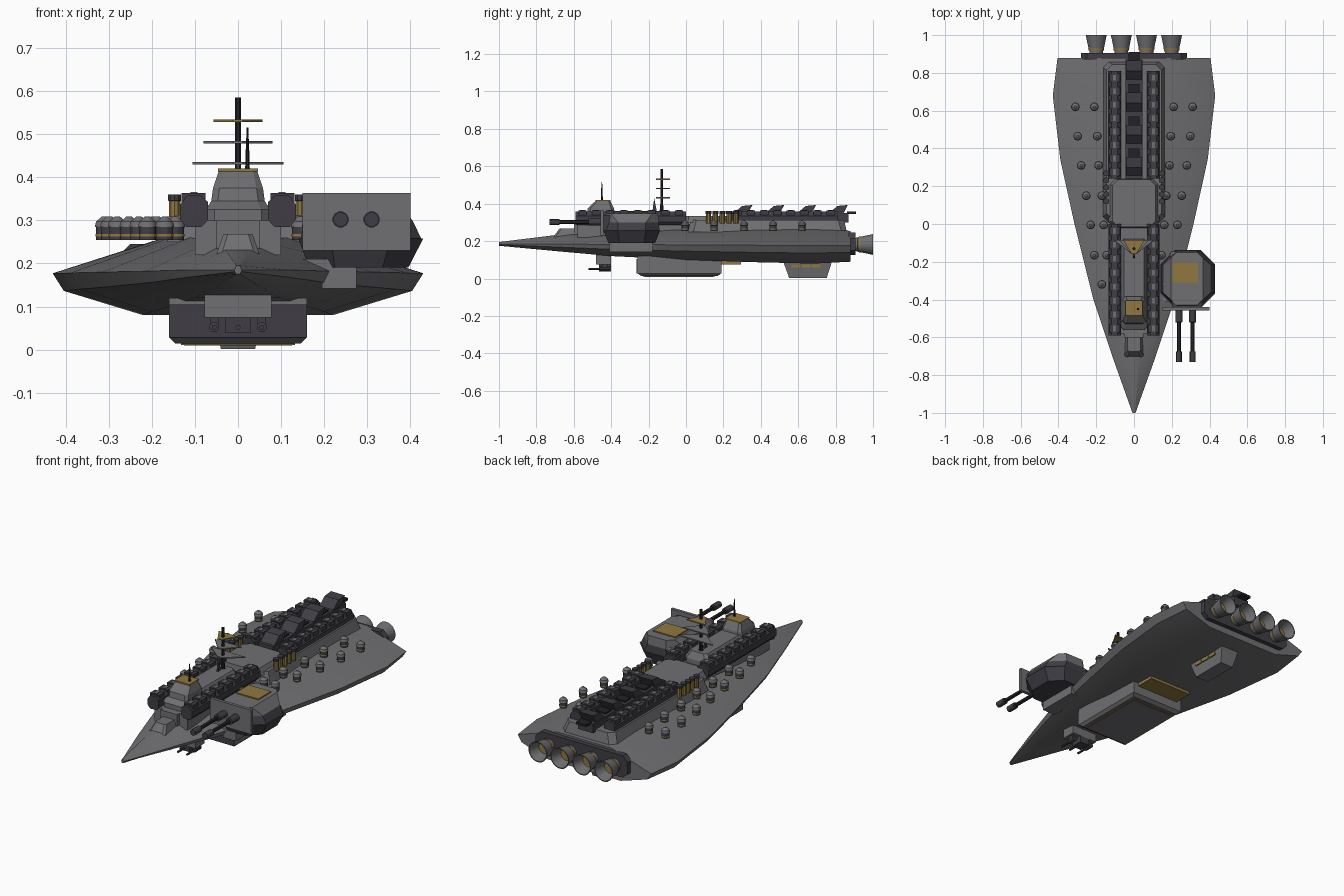
import bpy, bmesh, math
from mathutils import Vector

old = bpy.data.objects.get("Cube")
if old:
    bpy.data.objects.remove(old, do_unlink=True)


def material(name, r, g, b):
    m = bpy.data.materials.new(name)
    m.use_nodes = True
    m.diffuse_color = (r, g, b, 1)
    m.node_tree.nodes["Principled BSDF"].inputs["Base Color"].default_value = (r, g, b, 1)
    return m


MATS = [material("hull_grey", .16, .158, .168),
        material("dark_steel", .05, .048, .06),
        material("brass", .28, .185, .05),
        material("black_steel", .016, .016, .019)]
GREY, DARK, BRASS, BLACK = range(4)


def ring(cx, cy, hx, hy, z, c=0):
    """Horizontal rectangle, with corners cut by c."""
    if not c:
        pts = [(-hx, -hy), (hx, -hy), (hx, hy), (-hx, hy)]
    else:
        pts = [(c - hx, -hy), (hx - c, -hy), (hx, c - hy), (hx, hy - c),
               (hx - c, hy), (c - hx, hy), (-hx, hy - c), (-hx, c - hy)]
    return [(cx + x, cy + y, z) for x, y in pts]


class Part:
    def __init__(self, name):
        self.name, self.bm = name, bmesh.new()

    def loft(self, rings, mats):
        """Skin rings of points; one material per band, end caps included."""
        bands = len(rings) - 1
        mats = [mats] * bands if isinstance(mats, int) else mats
        rows = [[self.bm.verts.new(p) for p in r] for r in rings]
        n = len(rows[0])
        for i in range(bands):
            for j in range(n):
                k = (j + 1) % n
                f = self.bm.faces.new((rows[i][j], rows[i][k], rows[i + 1][k], rows[i + 1][j]))
                f.material_index = mats[i]
        self.bm.faces.new(rows[0][::-1]).material_index = mats[0]
        self.bm.faces.new(rows[-1]).material_index = mats[-1]
        return self

    def box(self, x0, x1, y0, y1, z0, z1, mat=GREY):
        cx, cy, hx, hy = (x0 + x1) / 2, (y0 + y1) / 2, (x1 - x0) / 2, (y1 - y0) / 2
        return self.loft([ring(cx, cy, hx, hy, z0), ring(cx, cy, hx, hy, z1)], mat)

    def lathe(self, origin, profile, mats, axis="Z", sides=16):
        rings = []
        for r, h in profile:
            row = []
            for i in range(sides):
                a = 2 * math.pi * (i + .5) / sides
                u, v = r * math.cos(a), r * math.sin(a)
                row.append(Vector(origin) + Vector((u, v, h) if axis == "Z" else (u, h, v)))
            rings.append(row)
        return self.loft(rings, mats)

    def prism(self, pts, axis, a, b, mat):
        def place(p, d):
            return (d, p[0], p[1]) if axis == "X" else (p[0], d, p[1]) if axis == "Y" else (*p, d)
        return self.loft([[place(p, d) for p in pts] for d in (a, b)], mat)

    def done(self, smooth=True):
        bmesh.ops.recalc_face_normals(self.bm, faces=self.bm.faces)
        me = bpy.data.meshes.new(self.name)
        self.bm.to_mesh(me)
        self.bm.free()
        for m in MATS:
            me.materials.append(m)
        ob = bpy.data.objects.new(self.name, me)
        bpy.context.collection.objects.link(ob)
        if smooth:
            bpy.ops.object.select_all(action="DESELECT")
            ob.select_set(True)
            bpy.context.view_layer.objects.active = ob
            bpy.ops.object.shade_smooth_by_angle(angle=math.radians(30))


# Main hull: y, half width, edge z, top z, top half width, bottom z, bottom half width
stations = [(-1, .008, .185, .195, .004, .175, .004), (-.7, .115, .185, .232, .03, .147, .05),
            (-.4, .215, .182, .252, .06, .12, .1), (0, .315, .18, .26, .11, .1, .16),
            (.34, .39, .178, .262, .15, .088, .2), (.68, .43, .177, .262, .165, .08, .22),
            (.88, .405, .177, .255, .165, .09, .22)]
rows = []
for y, w, ze, top, tw, bot, bw in stations:
    half = [(tw, top), (w, ze), (w * .94, ze - (ze - bot) * .42), (bw, bot)]
    rows.append([(x, y, z) for x, z in half] + [(-x, y, z) for x, z in half[::-1]])
Part("hull").loft(rows, GREY).done()

# Raised decks along the spine
deck = Part("spine_deck")
deck.loft([ring(0, .435, .165, .425, .25, .03), ring(0, .435, .145, .41, .312, .03)], GREY)
deck.loft([ring(0, .11, .135, .13, .3, .03), ring(0, .11, .115, .125, .335, .03)], GREY)
deck.box(-.1, .1, -.58, .02, .22, .3)
deck.done(False)

# Weapon racks beside the spine, with ribs and small tiles
for name, y0, y1 in (("front", -.59, 0), ("rear", .24, .81)):
    for side in (-1, 1):
        rack = Part(name + ("_left_rack" if side > 0 else "_right_rack"))
        prof = [(.07, .3), (.085, .285), (.12, .285), (.135, .303),
                (.135, .335), (.118, .358), (.087, .358), (.07, .343)]
        rack.prism([(side * x, z) for x, z in prof], "Y", y0, y1, DARK)
        count = 8
        step = (y1 - y0) / count
        for i in range(count):
            y = y0 + step * (i + .5)
            a, b = sorted((side * .075, side * .131))
            rack.box(a, b, y - .022, y + .022, .325, .363, DARK)
            a, b = sorted((side * .094, side * .11))
            rack.box(a, b, y - .015, y + .015, .36, .366, GREY)
        rack.done(False)

# Slanted launcher blocks down the rear centre line
launch = Part("rear_launchers").box(-.045, .045, .24, .87, .3, .35, DARK)
for i in range(4):
    y = .25 + .17 * i
    launch.prism([(y, .345), (y + .08, .345), (y + .105, .393), (y + .05, .388)],
                 "X", -.042, .042, DARK)
    launch.box(-.03, .03, y + .1, y + .15, .345, .358, BLACK)
launch.done(False)

# Command tower and the wedge ahead of it
tower = Part("command_tower")
tower.loft([ring(0, -.32, .077, .24, .23, .02), ring(0, -.32, .074, .24, .325, .02),
            ring(0, -.3, .052, .2, .362, .015)], GREY)
tower.loft([ring(0, -.455, .062, .075, .345, .015), ring(0, -.455, .058, .07, .375, .015),
            ring(0, -.445, .045, .04, .413, .01)], GREY)
tower.box(-.046, .046, -.485, -.405, .413, .42, BRASS)
tower.loft([ring(0, -.645, .052, .07, .215, .012), ring(0, -.625, .034, .05, .268, .01)], GREY)
tower.box(-.05, .05, -.6, -.56, .22, .3)
tower.done(False)
Part("tower_antenna").lathe((.022, -.45, 0), [(.006, .41), (.005, .45), (.002, .515)],
                            BLACK, sides=8).done()

# Main mast with triangular platforms
mast = Part("mast").lathe((0, -.13, 0), [(.013, .35), (.008, .4), (.008, .585)], BLACK, sides=8)
for z, w, mat in ((.432, .105, GREY), (.481, .08, GREY), (.531, .057, BRASS)):
    mast.prism([(-w, -.085), (w, -.085), (.012, -.16), (-.012, -.16)], "Z", z - .003, z + .003, mat)
mast.prism([(-.18, .355), (-.155, .355), (-.17, .43)], "X", -.004, .004, DARK)
mast.done(False)

# Side canisters and hull gun pots on both sides
for side, label in ((1, "left"), (-1, "right")):
    cans = Part(label + "_canisters")
    for i in range(5):
        cans.lathe((side * .147, .12 + .037 * i, 0), [(.014, .295), (.014, .345), (.016, .346), (.016, .36)],
                   [BRASS, DARK, DARK], sides=10)
    cans.done()
    pots = Part(label + "_gun_pots")
    spots = [(.21, .62), (.31, .62), (.195, .465), (.298, .465), (.188, .31), (.28, .31), (.17, .15),
             (.253, .15), (.16, -.005), (.23, -.005), (.145, -.165), (.21, -.165), (.17, -.32)]
    for x, y in spots:
        pots.lathe((side * x, y, 0), [(.02, .254), (.02, .262), (.021, .262), (.021, .268), (.02, .268),
                                      (.02, .284), (.023, .285), (.02, .297), (.006, .309)],
                   [DARK, DARK, BRASS, DARK, DARK, GREY, GREY, GREY], sides=12)
    pots.done()

# Engine plate and four bells
engines = Part("engines")
engines.prism([(-.28, .15), (-.25, .125), (.25, .125), (.28, .15), (.28, .215), (.25, .245),
               (-.25, .245), (-.28, .215)], "Y", .87, .905, DARK)
for i in range(4):
    engines.lathe((-.2 + i * .133, 0, .182),
                  [(.036, .9), (.037, .918), (.041, .919), (.043, .932), (.042, .933), (.056, 1),
                   (.051, 1), (.034, .94)],
                  [GREY, GREY, BRASS, GREY, GREY, GREY, GREY], "Y", 20)
    engines.lathe((-.2 + i * .133, 0, .182), [(.033, .938), (.033, .943)], BRASS, "Y", 20)
engines.done()

# Large side turret
turret = Part("side_turret")
turret.loft([ring(.235, -.295, .04, .115, .142), ring(.235, -.295, .04, .115, .2)], GREY)
turret.box(.12, .275, -.41, -.18, .185, .21)
turret.loft([ring(.28, -.29, .115, .125, .19, .06), ring(.285, -.29, .145, .152, .258, .075)], DARK)
turret.loft([ring(.285, -.29, .14, .148, .258, .075), ring(.28, -.29, .125, .145, .3, .07),
             ring(.28, -.29, .085, .14, .347, .03)], [DARK, GREY])
turret.box(.205, .34, -.31, -.2, .345, .353, BRASS)
turret.box(.15, .4, -.457, -.44, .23, .363)
turret.box(.2, .36, -.445, -.4, .25, .34, DARK)
turret.done(False)
guns = Part("turret_guns")
for x in (.238, .31):
    guns.lathe((x, 0, .302), [(.019, -.44), (.019, -.52), (.01, -.521), (.01, -.675), (.017, -.676), (.017, -.73)],
               [DARK, DARK, BLACK, DARK, DARK], "Y", 12)
guns.done()

# Belly bay with trimmed floor and rear brass panel
belly = Part("belly_bay")
belly.loft([ring(0, -.035, .145, .205, .014), ring(0, -.035, .16, .224, .028),
            ring(0, -.035, .16, .224, .12)], GREY)
belly.box(-.16, .16, -.264, -.258, .028, .105, DARK)
belly.box(-.132, .132, -.23, .155, .011, .015, BRASS)
belly.box(-.125, .125, -.223, .148, .009, .013, GREY)
belly.box(-.13, .13, .19, .295, .075, .1, BRASS)
belly.done(False)

# Rear keel with brass windows
keel = Part("rear_keel")
keel.loft([ring(0, .652, .04, .1, .002), ring(0, .65, .055, .13, .09)], GREY)
for side in (-1, 1):
    for i in range(3):
        y = .565 + .055 * i
        a, b = sorted((side * .048, side * .056))
        keel.box(a, b, y, y + .045, .058, .076, BRASS)
keel.done(False)

# Chin gun mount
chin = Part("chin_mount").box(-.078, .078, -.48, -.4, .075, .135)
chin.box(-.03, .03, -.465, -.4, .038, .08, DARK)
for x in (-.055, 0, .055):
    chin.lathe((x, 0, .052), [(.012, -.41), (.012, -.46), (.006, -.461), (.006, -.52)], DARK, "Y", 8)
    chin.box(x - .01, x + .01, -.45, -.42, .05, .08, DARK)
chin.done(False)
